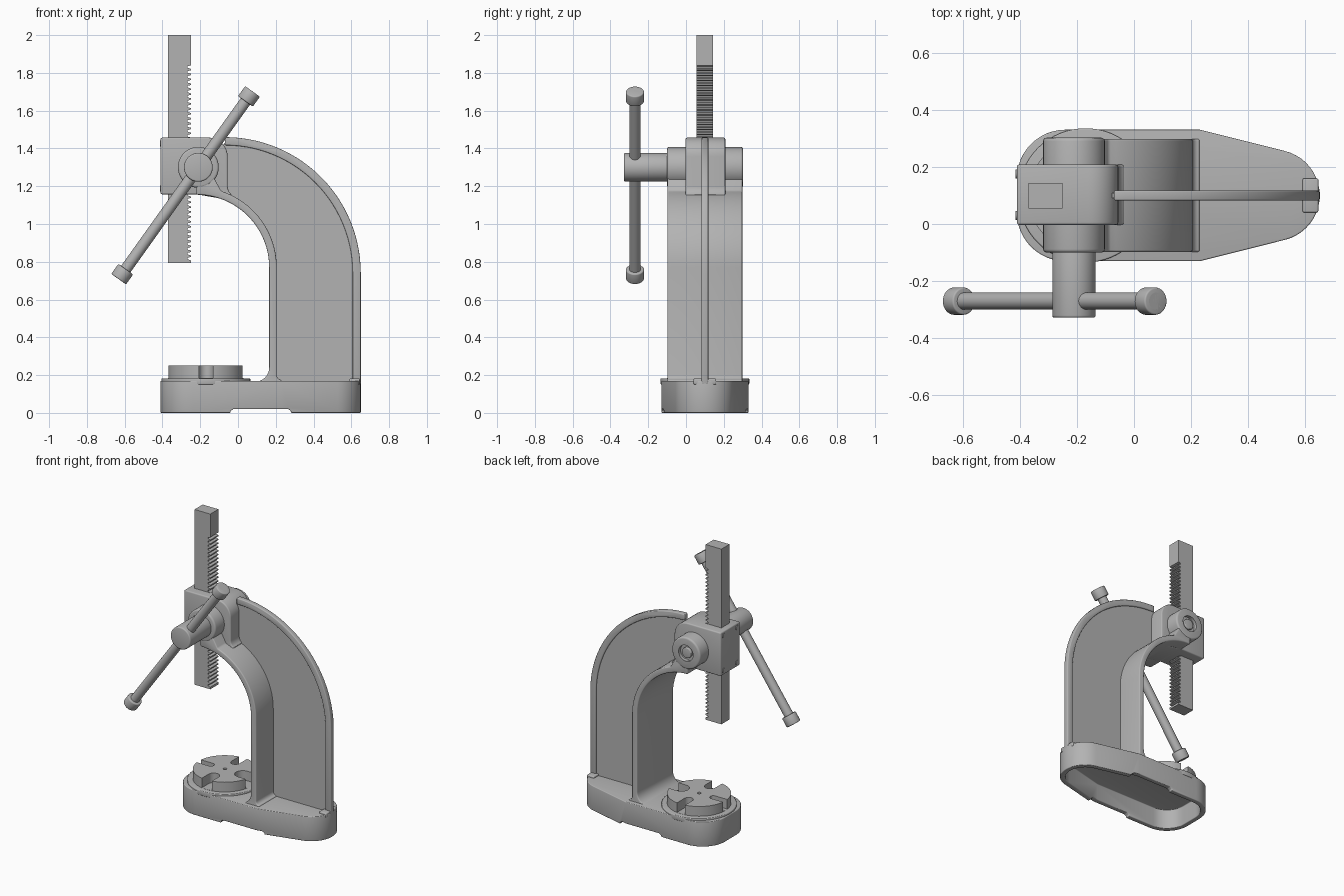
import bpy, bmesh, math
from mathutils import Vector

if "Cube" in bpy.data.objects:
    bpy.data.objects.remove(bpy.data.objects["Cube"], do_unlink=True)

grey = bpy.data.materials.new("cast_grey")
grey.use_nodes = True
grey.diffuse_color = (0.45, 0.45, 0.45, 1)
grey.node_tree.nodes["Principled BSDF"].inputs["Base Color"].default_value = (0.45, 0.45, 0.45, 1)

MID = 0.10                 # y of the frame's middle plane
HUB_X, HUB_Z = -0.21, 1.30  # pinion axis
TABLE = Vector((-0.17, MID, 0))


def select(ob):
    bpy.ops.object.select_all(action='DESELECT')
    ob.select_set(True)
    bpy.context.view_layer.objects.active = ob


def finish(ob, bevel=0):
    """Bevel, material and smooth shading."""
    select(ob)
    if bevel:
        m = ob.modifiers.new("bevel", 'BEVEL')
        m.width, m.segments, m.limit_method = bevel, 3, 'ANGLE'
        m.angle_limit = math.radians(40)
        bpy.ops.object.modifier_apply(modifier=m.name)
    ob.data.materials.clear()
    ob.data.materials.append(grey)
    bpy.ops.object.shade_smooth_by_angle(angle=math.radians(32))
    return ob


def prism(name, pts, axis, lo, hi):
    """Extrude a closed outline along y (points x,z) or z (points x,y)."""
    bm = bmesh.new()
    place = (lambda p: (p[0], lo, p[1])) if axis == 'y' else (lambda p: (p[0], p[1], lo))
    face = bm.faces.new([bm.verts.new(place(p)) for p in pts])
    out = bmesh.ops.extrude_face_region(bm, geom=[face])
    move = Vector((0, hi - lo, 0)) if axis == 'y' else Vector((0, 0, hi - lo))
    bmesh.ops.translate(bm, vec=move, verts=[v for v in out['geom'] if isinstance(v, bmesh.types.BMVert)])
    bmesh.ops.recalc_face_normals(bm, faces=bm.faces)
    me = bpy.data.meshes.new(name)
    bm.to_mesh(me)
    bm.free()
    ob = bpy.data.objects.new(name, me)
    bpy.context.collection.objects.link(ob)
    return ob


def cyl(name, a, b, r, sides=48):
    """Cylinder between two points."""
    a, b = Vector(a), Vector(b)
    bpy.ops.mesh.primitive_cylinder_add(vertices=sides, radius=r, depth=(b - a).length, location=(a + b) / 2)
    ob = bpy.context.object
    ob.rotation_euler = (b - a).to_track_quat('Z', 'Y').to_euler()
    bpy.ops.object.transform_apply(location=False, rotation=True, scale=False)
    ob.name = name
    return ob


def cut(ob, cutter):
    """Subtract the cutter, then delete it."""
    select(ob)
    m = ob.modifiers.new("cut", 'BOOLEAN')
    m.operation, m.solver, m.object = 'DIFFERENCE', 'EXACT', cutter
    bpy.ops.object.modifier_apply(modifier=m.name)
    bpy.data.objects.remove(cutter, do_unlink=True)


def arc(cx, cy, r, a0, a1, n=12):
    return [(cx + r * math.cos(math.radians(a0 + (a1 - a0) * i / n)),
             cy + r * math.sin(math.radians(a0 + (a1 - a0) * i / n))) for i in range(n + 1)]


def box(name, x0, x1, y0, y1, z0, z1):
    return prism(name, [(x0, y0), (x1, y0), (x1, y1), (x0, y1)], 'z', z0, z1)


# Base: rounded wide end, tapered narrow end, hollow underneath
half = [(0.23, 0.23)] + arc(-0.24, 0.06, 0.17, 90, 180)
nose = arc(0.49, 0, 0.16, -76, 76, 20)
outline = nose + half + [(x, -y) for x, y in reversed(half)]
base = prism("base", [(x, y + MID) for x, y in outline], 'z', 0, 0.17)
bm = bmesh.new()
bm.from_mesh(base.data)
under = min(bm.faces, key=lambda f: f.calc_center_median().z)
bmesh.ops.inset_region(bm, faces=[under], thickness=0.035, use_even_offset=True)
out = bmesh.ops.extrude_face_region(bm, geom=[under])
bmesh.ops.translate(bm, vec=(0, 0, 0.135), verts=[v for v in out['geom'] if isinstance(v, bmesh.types.BMVert)])
if under.is_valid:
    bmesh.ops.delete(bm, geom=[under], context='FACES_ONLY')
bmesh.ops.recalc_face_normals(bm, faces=bm.faces)
bm.to_mesh(base.data)
bm.free()
cut(base, prism("notch_cutter", [(-0.04, -0.05), (0.28, -0.05), (0.28, 0.01), (0.265, 0.02),
                                 (-0.025, 0.02), (-0.04, 0.01)], 'y', -0.5, 0.7))
finish(base, 0.006)
finish(cyl("table_seat", TABLE + Vector((0, 0, 0.15)), TABLE + Vector((0, 0, 0.183)), 0.235, 64), 0.005)

# Turntable with four open slots of different widths
table = cyl("turntable", TABLE + Vector((0, 0, 0.18)), TABLE + Vector((0, 0, 0.25)), 0.2, 64)
for angle, width in ((0, 0.1), (90, 0.06), (180, 0.045), (270, 0.075)):
    w = width / 2
    c, s = math.cos(math.radians(angle)), math.sin(math.radians(angle))
    slot = [(0.3, -w)] + arc(0.085 + w, 0, w, 270, 90) + [(0.3, w)]
    cut(table, prism("slot_cutter", [(TABLE.x + x * c - y * s, MID + x * s + y * c) for x, y in slot],
                     'z', 0.184, 0.4))
cut(table, cyl("hole_cutter", TABLE + Vector((0, 0, 0.2)), TABLE + Vector((0, 0, 0.4)), 0.012, 20))
finish(table)

# Frame: wide inner flange, thin web and narrow outer rim
inner = arc(-0.22, 0.77, 0.385, 90, 0, 24)
flange = inner + arc(0.09, 0.24, 0.075, 0, -90, 8) + [(0.09, 0.15), (0.23, 0.15)]
flange += arc(0.23, 0.20, 0.025, 270, 180, 4) + arc(-0.22, 0.77, 0.425, 0, 72, 20) + [(-0.13, 1.25), (-0.22, 1.25)]
finish(prism("inner_flange", flange, 'y', MID - 0.198, MID + 0.198), 0.008)


def strip(name, low, high, thick):
    pts = arc(-0.07, 0.74, high, 90, 0, 28) + [(-0.07 + high, 0.15)] + low
    return prism(name, pts, 'y', MID - thick, MID + thick)


web_edge = [(0.19, 0.15)] + arc(-0.22, 0.77, 0.41, 0, 90, 24)
finish(strip("web", web_edge, 0.69, 0.009))
rim_edge = [(0.607, 0.15)] + arc(-0.07, 0.74, 0.677, 0, 90, 28)
finish(strip("outer_rim", rim_edge, 0.72, 0.018), 0.006)
finish(box("rim_foot", 0.59, 0.645, MID - 0.06, MID + 0.06, 0.15, 0.182), 0.006)

# Head block with rounded column side
head = [(-0.41, 1.157), (-0.41, 1.457), (-0.16, 1.457)] + arc(-0.155, 1.357, 0.1, 85, 0, 8)
head += arc(0.0, 1.2, 0.055, 180, 235, 5) + [(-0.06, 1.13), (-0.22, 1.157)]
finish(prism("head_block", head, 'y', -0.003, 0.208), 0.02)
for y in (0.03, 0.175):
    for z in (1.187, 1.427):
        finish(cyl("plate_screw", (-0.4, y, z), (-0.414, y, z), 0.016, 20))

# Pinion hub with a recessed rear end
hub = cyl("pinion_hub", (HUB_X, -0.1, HUB_Z), (HUB_X, 0.302, HUB_Z), 0.108, 64)
finish(hub, 0.012)
cut(hub, cyl("recess_cutter", (HUB_X, 0.28, HUB_Z), (HUB_X, 0.4, HUB_Z), 0.055))
finish(hub)
finish(cyl("pinion_end", (HUB_X, 0.27, HUB_Z), (HUB_X, 0.296, HUB_Z), 0.036), 0.005)
finish(cyl("pinion_shaft", (HUB_X, -0.328, HUB_Z), (HUB_X, -0.05, HUB_Z), 0.076, 64), 0.008)

# Lever with end caps
low, high = Vector((-0.632, -0.27, 0.708)), Vector((0.077, -0.27, 1.702))
along = (high - low).normalized()
finish(cyl("lever", low, high, 0.03, 32))
finish(cyl("lower_lever_cap", low, low + along * 0.065, 0.048, 32), 0.006)
finish(cyl("upper_lever_cap", high, high - along * 0.065, 0.048, 32), 0.006)

# Toothed ram
teeth, pitch, z = [], 0.026, 0.80
while z + pitch < 1.85:
    teeth += [(-0.25, z), (-0.25, z + pitch * 0.3), (-0.268, z + pitch * 0.5), (-0.268, z + pitch * 0.8)]
    z += pitch
ram = [(-0.37, 0.793), (-0.25, 0.793)] + teeth + [(-0.25, z), (-0.25, 2.0), (-0.37, 2.0)]
finish(prism("toothed_ram", ram, 'y', 0.055, 0.143))
